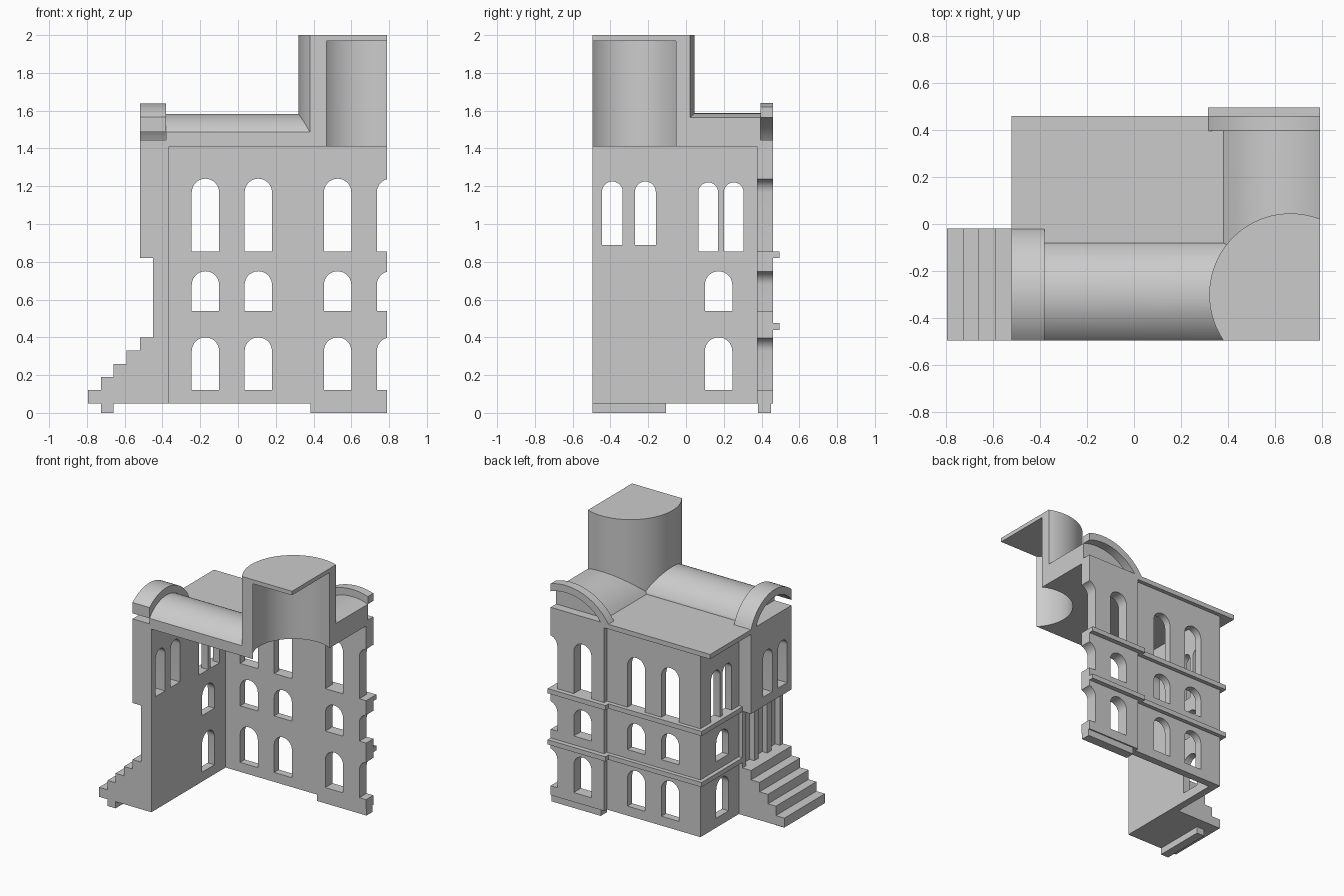
import bpy, bmesh, math

if "Cube" in bpy.data.objects:
    bpy.data.objects.remove(bpy.data.objects["Cube"])

stone = bpy.data.materials.new("light grey stone")
stone.diffuse_color = (0.6, 0.6, 0.6, 1)
stone.use_nodes = True
stone.node_tree.nodes["Principled BSDF"].inputs["Base Color"].default_value = stone.diffuse_color

# section planes and main levels
FRONT, RIGHT = -0.495, 0.79
BASE, CEIL, ROOF = 0.05, 1.41, 1.445
CX, CY = 0.665, -0.30          # drum centre, shared by both vaults


def prisms(name, axis, profiles, lo, hi):
    """Extrude 2D outlines along an axis; outline axes keep x, y, z order."""
    bm = bmesh.new()
    put = {'x': lambda t, a, b: (t, a, b),
           'y': lambda t, a, b: (a, t, b),
           'z': lambda t, a, b: (a, b, t)}[axis]
    for pts in profiles:
        ends = [[bm.verts.new(put(t, a, b)) for a, b in pts] for t in (lo, hi)]
        bm.faces.new(ends[0])
        bm.faces.new(ends[1][::-1])
        n = len(pts)
        for i in range(n):
            j = (i + 1) % n
            bm.faces.new((ends[0][i], ends[1][i], ends[1][j], ends[0][j]))
    bmesh.ops.recalc_face_normals(bm, faces=bm.faces)
    me = bpy.data.meshes.new(name)
    bm.to_mesh(me)
    bm.free()
    ob = bpy.data.objects.new(name, me)
    bpy.context.collection.objects.link(ob)
    me.materials.append(stone)
    return ob


def rect(a0, a1, b0, b1):
    return [(a0, b0), (a1, b0), (a1, b1), (a0, b1)]


def box(name, x0, x1, y0, y1, z0, z1):
    return prisms(name, 'z', [rect(x0, x1, y0, y1)], z0, z1)


def arc(cx, cy, r, a0, a1, n):
    return [(cx + r * math.cos(a0 + (a1 - a0) * i / n),
             cy + r * math.sin(a0 + (a1 - a0) * i / n)) for i in range(n + 1)]


def arched(a0, a1, z0, z1):
    """Round-headed window outline."""
    r = (a1 - a0) / 2
    return [(a0, z0), (a1, z0)] + arc(a0 + r, z1 - r, r, 0, math.pi, 14)


def cut(ob, cutter):
    mod = ob.modifiers.new("cut", 'BOOLEAN')
    mod.object, mod.operation, mod.solver = cutter, 'DIFFERENCE', 'EXACT'
    bpy.context.view_layer.update()
    dg = bpy.context.evaluated_depsgraph_get()
    me = bpy.data.meshes.new_from_object(ob.evaluated_get(dg))
    ob.modifiers.clear()
    ob.data = me
    bpy.data.objects.remove(cutter)


# back walls with three storeys of windows
storeys = [(0.12, 0.40), (0.54, 0.75), (0.855, 1.24)]


def back_windows(starts):
    return prisms("cutter", 'y', [arched(x, x + 0.145, *s) for x in starts for s in storeys], 0.3, 0.55)


wall = box("back_wall", -0.42, 0.35, 0.375, 0.43, BASE, CEIL)
cut(wall, back_windows((-0.245, 0.035)))
bay = box("back_bay_wall", 0.35, RIGHT, 0.375, 0.46, BASE, CEIL)
cut(bay, back_windows((0.455, 0.735)))
box("back_bay_plinth", 0.385, RIGHT, 0.38, 0.45, 0, BASE)

# left wall with paired upper windows
side = box("side_wall", -0.42, -0.365, -0.02, 0.43, BASE, CEIL)
cut(side, prisms("cutter", 'x', [arched(0.065, 0.17, 0.855, 1.22), arched(0.20, 0.305, 0.855, 1.22),
                                 arched(0.10, 0.245, *storeys[1]), arched(0.10, 0.245, *storeys[0])],
                 -0.6, -0.3))

# entrance bay: overhanging upper room above a recessed doorway wall
upper = box("entrance_upper_wall", -0.52, -0.365, FRONT, -0.02, 0.82, CEIL)
cut(upper, prisms("cutter", 'x', [arched(-0.445, -0.335, 0.89, 1.225), arched(-0.27, -0.16, 0.89, 1.225)],
                  -0.6, -0.3))
lower = box("entrance_lower_wall", -0.45, -0.365, FRONT, -0.02, BASE, 0.82)
cut(lower, prisms("cutter", 'x', [rect(y, y + 0.10, 0.40, 0.79) for y in (-0.46, -0.31, -0.16)],
                  -0.6, -0.41))

# entrance stairs
steps = [(-0.45, BASE), (-0.795, BASE)]
xs = (-0.795, -0.725, -0.66, -0.59, -0.52)
for i, x in enumerate(xs):
    z = 0.12 + 0.07 * i
    steps += [(x, z), (xs[i + 1] if i < 4 else -0.45, z)]
prisms("stairs", 'y', [steps], FRONT, -0.02)
box("stair_foot", -0.725, -0.66, FRONT, -0.105, 0, BASE)

# string courses between storeys
for label, z0, z1 in (("lower", 0.44, 0.475), ("upper", 0.82, 0.855)):
    box(label + "_back_string_course", -0.45, 0.35, 0.42, 0.46, z0, z1)
    box(label + "_bay_string_course", 0.315, RIGHT, 0.425, 0.495, z0, z1)
    box(label + "_side_string_course", -0.45, -0.41, -0.02, 0.46, z0, z1)


# drum outlines between the two section planes
def drum_arc(r):
    return arc(CX, CY, r, math.acos((RIGHT - CX) / r), math.pi + math.asin((CY - FRONT) / r), 48)


outer, inner = drum_arc(0.345), drum_arc(0.277)

# flat roof slab, open below the drum
prisms("roof_slab", 'z', [inner + [(-0.52, FRONT), (-0.52, 0.46), (RIGHT, 0.46)]], CEIL, ROOF)
prisms("drum_wall", 'z', [outer + inner[::-1]], CEIL, 1.975)
prisms("drum_cap", 'z', [outer + [(RIGHT, FRONT)]], 1.97, 2.0)


# barrel vaults with hooded gable arches
def vault_arc(c, limit, sign, zc, r):
    """Arc from the roof up over the crown to the section plane."""
    a0 = math.asin((ROOF - zc) / r)
    a1 = math.pi - math.acos(abs(limit - c) / r)
    return [(c - sign * (a - c), z) for a, z in arc(c, zc, r, a0, a1, 32)]


def vault(name, axis, c, limit, sign, zc, r_out, r_in, body, hood):
    curve = vault_arc(c, limit, sign, zc, r_in)
    shell = prisms(name + "_vault", axis, [curve + [(limit, CEIL + 0.001), (curve[0][0], CEIL + 0.001)]], *body)
    hole = prisms("cutter", 'z', [inner + [(CX - 0.2, -0.7), (0.95, -0.7), (0.95, inner[0][1])]], 1.3, 1.972)
    cut(shell, hole)
    prisms(name + "_gable_arch", axis,
           [vault_arc(c, limit, sign, zc, r_out) + curve[::-1]], *hood)


vault("entrance", 'x', CY, FRONT, -1, 1.34, 0.2985, 0.2435, (-0.38, 0.60), (-0.52, -0.38))
vault("back_bay", 'y', CX, RIGHT, 1, 1.23, 0.41, 0.3565, (-0.20, 0.395), (0.395, 0.46))

# smooth curves, crisp edges
for ob in bpy.context.scene.objects:
    ob.select_set(True)
    bpy.context.view_layer.objects.active = ob
bpy.ops.object.shade_smooth_by_angle(angle=math.radians(30))
